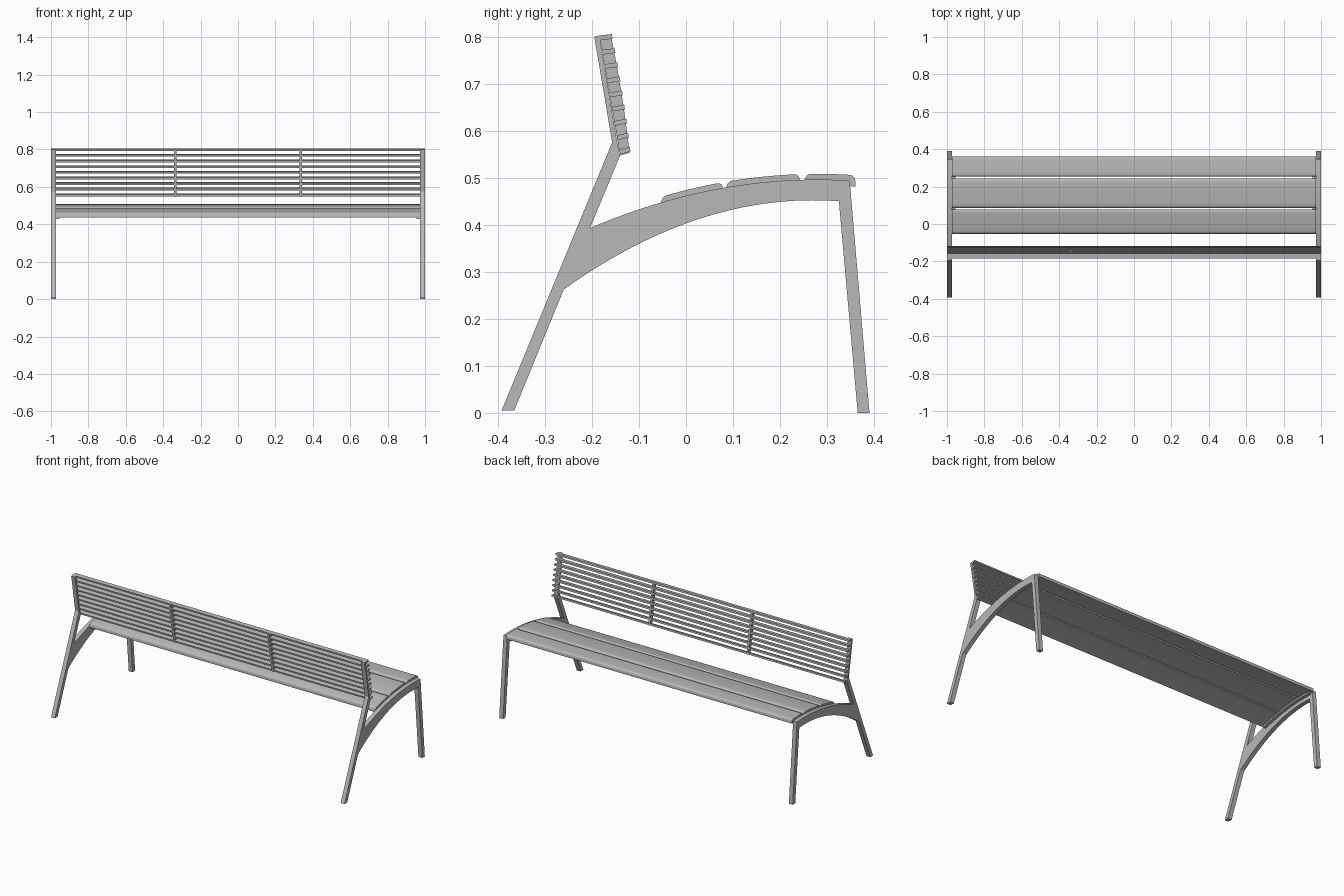
import bpy, bmesh, math
from mathutils import Vector

cube = bpy.data.objects.get("Cube")
if cube:
    bpy.data.objects.remove(cube)

grey = bpy.data.materials.new("painted_grey_metal")
grey.use_nodes = True
COLOUR = (0.48, 0.48, 0.48, 1)
grey.diffuse_color = COLOUR
grey.node_tree.nodes["Principled BSDF"].inputs["Base Color"].default_value = COLOUR


def extrude_profile(name, profile, x0, x1):
    """Sweep a closed (y, z) outline from x0 to x1."""
    bm = bmesh.new()
    face = bm.faces.new([bm.verts.new((x0, y, z)) for y, z in profile])
    swept = bmesh.ops.extrude_face_region(bm, geom=[face])["geom"]
    verts = [v for v in swept if isinstance(v, bmesh.types.BMVert)]
    bmesh.ops.translate(bm, verts=verts, vec=(x1 - x0, 0, 0))
    if not face.is_valid or len(bm.faces) < len(profile) + 2:
        bm.faces.new([v for v in bm.verts if v not in verts])
    bmesh.ops.recalc_face_normals(bm, faces=bm.faces)
    mesh = bpy.data.meshes.new(name)
    bm.to_mesh(mesh)
    bm.free()
    mesh.materials.append(grey)
    mesh.shade_smooth()
    mesh.set_sharp_from_angle(angle=math.radians(30))
    obj = bpy.data.objects.new(name, mesh)
    bpy.context.collection.objects.link(obj)
    return obj


def arch_top(y):
    return 0.496 - 0.44 * (y - 0.28) ** 2


def arch_bottom(y):
    return 0.452 - 0.676 * (y - 0.27) ** 2


def curve(func, start, end, steps=20, offset=0.0):
    ys = [start + (end - start) * i / steps for i in range(steps + 1)]
    return [(y, func(y) + offset) for y in ys]


# Side frames: splayed legs, arched seat beam and slim back post in one plate
frame = [(-0.392, 0.005), (-0.365, 0.005)]
frame += curve(arch_bottom, -0.26, 0.325)
frame += [(0.365, 0), (0.39, 0)]
frame += curve(arch_top, 0.348, -0.204)
frame += [(-0.14, 0.547), (-0.147, 0.58), (-0.184, 0.802), (-0.195, 0.80), (-0.157, 0.575)]
for side, s in (("left", 1), ("right", -1)):
    extrude_profile(f"{side}_side_frame", frame, s * 0.974, s * 1.0)

    # Curved bracket under the plank ends
    bracket = curve(arch_top, -0.045, 0.34, offset=-0.012)
    bracket += curve(arch_top, 0.34, -0.045, offset=-0.022)
    extrude_profile(f"{side}_seat_bracket", bracket, s * 0.955, s * 0.975)


def plank_profile(start, end, top=0.012, bottom=-0.012):
    """Bent plank that follows the arch, with rounded upper edges."""
    r = 0.012
    points = curve(arch_top, start, end, 8, bottom)
    for i in range(5):
        a = math.pi / 2 * i / 4
        y = end - r + r * math.cos(a)
        points.append((y, arch_top(y) + top - r + r * math.sin(a)))
    points += curve(arch_top, end - r, start + r, 8, top)[1:-1]
    for i in range(5):
        a = math.pi / 2 * (1 + i / 4)
        y = start + r + r * math.cos(a)
        points.append((y, arch_top(y) + top - r + r * math.sin(a)))
    return points


# Seat planks
planks = (("front", -0.053, 0.078), ("middle", 0.086, 0.242), ("rear", 0.253, 0.36))
for label, start, end in planks:
    extrude_profile(f"{label}_seat_plank", plank_profile(start, end), -0.974, 0.974)

# Backrest guide lines: straight rear edge and gently curved inner edge
rear_low, rear_high = Vector((-0.14, 0.547)), Vector((-0.184, 0.802))
inner_low, inner_high = Vector((-0.118, 0.553)), Vector((-0.158, 0.805))


def rear_edge(t):
    return rear_low.lerp(rear_high, t)


def inner_edge(t):
    return inner_low.lerp(inner_high, t) + Vector((0.012 * t * (1 - t), 0))


# Backrest slats running the full width
SLATS = 9
along = (rear_high - rear_low).normalized() * 0.005
for i in range(SLATS):
    t = 0.03 + 0.95 * i / (SLATS - 1)
    a, b = rear_edge(t), inner_edge(t)
    extrude_profile(f"backrest_slat_{i + 1}",
                    [a - along, b - along, b + along, a + along], -1.0, 1.0)

# Upright ribs that tie the slats together
STEPS = 8
rib = [rear_edge(i / STEPS) for i in range(STEPS + 1)]
rib += [inner_edge(i / STEPS) - Vector((0.002, 0)) for i in reversed(range(STEPS + 1))]
for side, s in (("left", 1), ("right", -1)):
    extrude_profile(f"{side}_backrest_rib", rib, s * 0.335 - 0.006, s * 0.335 + 0.006)
